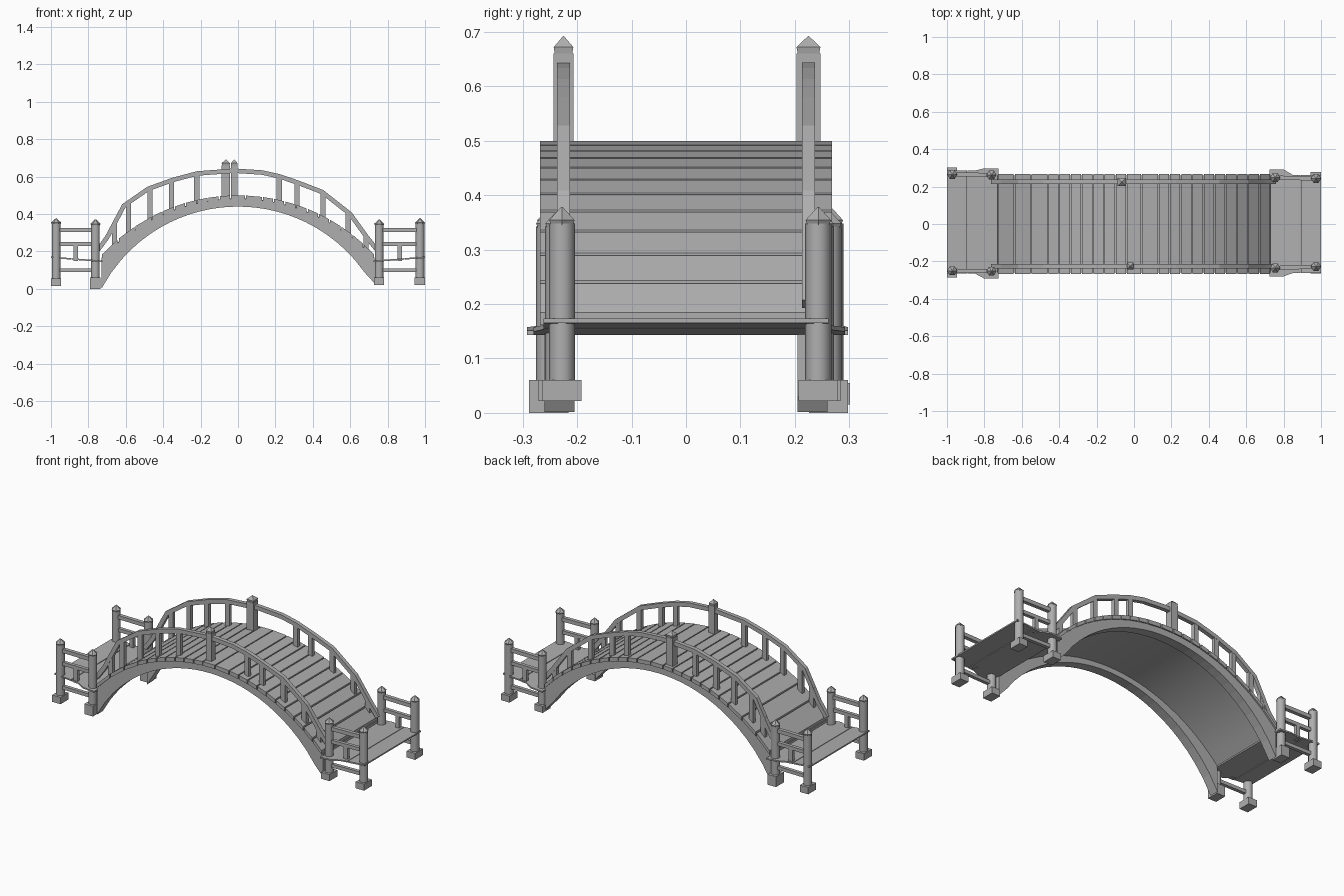
import bpy, bmesh, math
from mathutils import Vector

if "Cube" in bpy.data.objects:
    bpy.data.objects.remove(bpy.data.objects["Cube"])

grey = bpy.data.materials.new("weathered grey")
grey.diffuse_color = (0.43, 0.43, 0.43, 1)
grey.use_nodes = True
grey.node_tree.nodes["Principled BSDF"].inputs["Base Color"].default_value = grey.diffuse_color


def make(name, bm):
    bmesh.ops.recalc_face_normals(bm, faces=bm.faces)
    me = bpy.data.meshes.new(name)
    bm.to_mesh(me)
    bm.free()
    me.materials.append(grey)
    ob = bpy.data.objects.new(name, me)
    bpy.context.collection.objects.link(ob)
    return ob


def loft(name, rings):
    """Closed solid through matching rings of points."""
    bm = bmesh.new()
    vs = [[bm.verts.new(p) for p in r] for r in rings]
    n = len(rings[0])
    for a, b in zip(vs, vs[1:]):
        for i in range(n):
            j = (i + 1) % n
            bm.faces.new((a[i], a[j], b[j], b[i]))
    bm.faces.new(vs[0])
    bm.faces.new(vs[-1])
    return make(name, bm)


def strip(name, lo, hi, y0, y1):
    """Band between two (x, z) polylines, extruded in y."""
    return loft(name, [[(a[0], y0, a[1]), (a[0], y1, a[1]), (b[0], y1, b[1]), (b[0], y0, b[1])]
                       for a, b in zip(lo, hi)])


def box(name, x0, x1, y0, y1, z0, z1):
    return strip(name, [(x0, z0), (x1, z0)], [(x0, z1), (x1, z1)], y0, y1)


def bar(name, a, b, r):
    """Square bar running roughly along x."""
    return loft(name, [[(p[0], p[1] + sy * r, p[2] + sz * r)
                        for sy, sz in ((-1, -1), (1, -1), (1, 1), (-1, 1))] for p in (a, b)])


def top(x):
    return -0.495 + math.sqrt(0.99 - x * x)


def under(x):
    z = -0.387 + math.sqrt(0.684 - x * x)
    return max(z, 0.03) if x > 0 else z


def lerp_path(path, x):
    for (xa, za), (xb, zb) in zip(path, path[1:]):
        if xa <= x <= xb:
            return za + (zb - za) * (x - xa) / (xb - xa)


# Arched side beams and the deck lining
xs = [-0.73 + 1.46 * i / 28 for i in range(29)]
for side, y0, y1 in (("front", -0.26, -0.205), ("back", 0.205, 0.26)):
    strip(side + "_arch_beam", [(x, under(x)) for x in xs],
          [(x, top(x) - 0.018) for x in xs], y0, y1)
lining = strip("deck_lining", [(x, top(x) - 0.03) for x in xs],
               [(x, top(x) - 0.016) for x in xs], -0.25, 0.25)
bpy.context.view_layer.objects.active = lining
lining.select_set(True)
bpy.ops.object.shade_smooth_by_angle(angle=math.radians(35))

# Deck planks
cuts = [-0.73, -0.64, -0.55, -0.46, -0.40, -0.34, -0.28, -0.22, -0.16, -0.10, -0.04, 0.04,
        0.13, 0.19, 0.25, 0.31, 0.37, 0.43, 0.49, 0.55, 0.61, 0.67, 0.73]
for i, (a, b) in enumerate(zip(cuts, cuts[1:])):
    a, b = a + 0.003, b - 0.003
    strip("deck_plank_%02d" % i, [(a, top(a) - 0.023), (b, top(b) - 0.023)],
          [(a, top(a)), (b, top(b))], -0.268, 0.268)

# Arched handrails, balusters and centre posts
rail = [(-0.755, 0.20), (-0.70, 0.275), (-0.61, 0.445), (-0.48, 0.535), (-0.35, 0.582),
        (-0.22, 0.617), (-0.02, 0.632), (0.13, 0.622), (0.22, 0.602), (0.32, 0.568),
        (0.45, 0.518), (0.60, 0.40), (0.69, 0.275), (0.75, 0.20)]
pts = [Vector(p) for p in rail]
lo, hi = [], []
for i, p in enumerate(pts):
    d = (pts[min(i + 1, len(pts) - 1)] - pts[max(i - 1, 0)]).normalized()
    n = Vector((-d.y, d.x)) * 0.012
    lo.append(p - n)
    hi.append(p + n)
for side, y, px in (("front", -0.225, -0.02), ("back", 0.225, -0.065)):
    strip(side + "_handrail", lo, hi, y - 0.012, y + 0.012)
    for x in (-0.66, -0.585, -0.47, -0.355, -0.22, 0.22, 0.315, 0.455, 0.59, 0.685):
        box(side + "_baluster", x - 0.014, x + 0.014, y - 0.011, y + 0.011,
            top(x) - 0.02, lerp_path(rail, x))
    h = 0.018 if y < 0 else 0.022
    box(side + "_centre_post", px - h, px + h, y - h, y + h, 0.46, 0.66)
    loft(side + "_centre_post_cap", [
        [(px + sx * r, y + sy * r, z) for sx, sy in ((-1, -1), (1, -1), (1, 1), (-1, 1))]
        for r, z in ((h * 0.85, 0.655), (h, 0.672), (0.001, 0.692))])


# End posts with footings and pointed caps
def end_post(name, x, y, z0, z1, foot):
    box(name + "_footing", x - 0.028, x + 0.026, y - 0.036, y + 0.036, z0, z0 + foot)
    bpy.ops.mesh.primitive_cylinder_add(vertices=10, radius=0.024, depth=z1 - 0.03 - z0 - foot + 0.01,
                                        location=(x, y, (z0 + foot - 0.01 + z1 - 0.03) / 2))
    ob = bpy.context.object
    ob.name = name
    ob.data.materials.append(grey)
    bpy.ops.object.shade_smooth_by_angle(angle=math.radians(40))
    loft(name + "_cap", [[(x + r * math.cos(k * math.pi / 3), y + r * math.sin(k * math.pi / 3), z)
                          for k in range(6)]
                         for r, z in ((0.022, z1 - 0.035), (0.027, z1 - 0.024), (0.002, z1))])


ends = {"left": ((-0.972, 0.015, 0.04, 0.265, -0.25), (-0.762, 0.0, 0.06, 0.262, -0.252)),
        "right": ((0.973, 0.022, 0.038, 0.243, -0.228), (0.755, 0.022, 0.038, 0.248, -0.235))}
for end, (outer, inner) in ends.items():
    s = -1 if end == "left" else 1
    for side, k in (("back", 3), ("front", 4)):
        tag = end + "_" + side
        xo, yo, xi, yi = outer[0], outer[k], inner[0], inner[k]
        end_post(tag + "_outer_post", xo, yo, outer[1], 0.378, outer[2])
        end_post(tag + "_inner_post", xi, yi, inner[1], 0.372, inner[2])
        # Fence rails and the short upright between them
        for part, z, r in (("top_rail", 0.315, 0.011), ("middle_rail", 0.24, 0.01),
                           ("bottom_rail", 0.10, 0.01)):
            bar(tag + "_" + part, (xo, yo, z), (xi, yi, z), r)
        xm, ym = (xo + xi) / 2, (yo + yi) / 2
        box(tag + "_short_upright", xm - 0.012, xm + 0.012, ym - 0.01, ym + 0.01, 0.15, 0.24)

    # Slightly tilted landing boards, flared beside the inner posts
    yb, yf = (0.285, -0.265) if s < 0 else (0.262, -0.262)
    fb, ff = (0.298, -0.292) if s < 0 else (0.292, -0.28)

    def section(x, b, f):
        z = 0.143 + 0.022 * (abs(x) - 0.72) / 0.28
        return [(x, f, z), (x, b, z), (x, b, z + 0.008), (x, f, z + 0.008)]

    loft(end + "_outer_board", [section(s * 1.0, yb, yf), section(s * 0.893, yb, yf)])
    loft(end + "_inner_board", [section(s * 0.889, yb, yf), section(s * 0.85, yb, yf),
                                section(s * 0.80, fb, ff), section(s * 0.725, fb, ff)])
